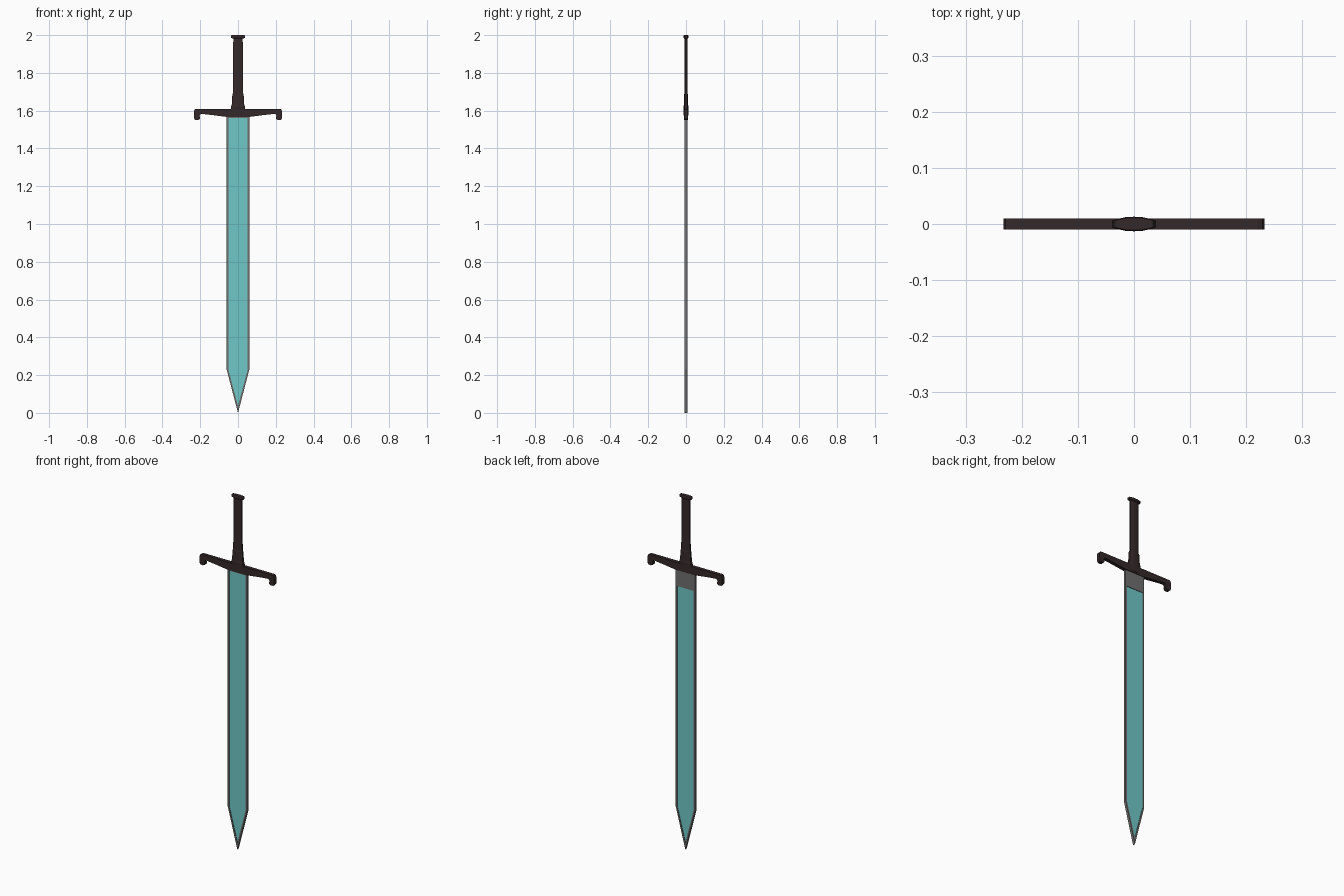
import bpy, bmesh

if "Cube" in bpy.data.objects:
    bpy.data.objects.remove(bpy.data.objects["Cube"])


def material(name, rgb):
    m = bpy.data.materials.new(name)
    m.diffuse_color = (*rgb, 1)
    m.use_nodes = True
    m.node_tree.nodes["Principled BSDF"].inputs["Base Color"].default_value = m.diffuse_color
    return m


STEEL = material("steel", (0.16, 0.16, 0.16))
TEAL = material("teal_glow", (0.16, 0.58, 0.57))
LEATHER = material("dark_leather", (0.036, 0.021, 0.023))


def loft(name, rings, mats, cap_mat=0):
    """Skin a list of equal-length point rings and cap both ends."""
    bm = bmesh.new()
    loops = [[bm.verts.new(p) for p in r] for r in rings]
    n = len(loops[0])
    for a, b in zip(loops, loops[1:]):
        for i in range(n):
            j = (i + 1) % n
            bm.faces.new((a[i], a[j], b[j], b[i]))
    for end in (loops[0], loops[-1]):
        bm.faces.new(end).material_index = cap_mat
    bmesh.ops.recalc_face_normals(bm, faces=bm.faces)
    me = bpy.data.meshes.new(name)
    bm.to_mesh(me)
    bm.free()
    for m in mats:
        me.materials.append(m)
    ob = bpy.data.objects.new(name, me)
    bpy.context.collection.objects.link(ob)
    return ob


# Blade: steel frame with a recessed teal panel on each face
def blade_ring(half, top, shoulder, tip, y):
    return [(half, y, top), (half, y, shoulder), (0, y, tip),
            (-half, y, shoulder), (-half, y, top)]


OUTER = (0.06, 1.585, 0.23, 0.0)
FRONT = (0.051, 1.562, 0.229, 0.037)
BACK = (0.051, 1.475, 0.229, 0.037)
loft("blade", [
    blade_ring(*FRONT, -0.004), blade_ring(*FRONT, -0.007),
    blade_ring(*OUTER, -0.007), blade_ring(*OUTER, 0.007),
    blade_ring(*BACK, 0.007), blade_ring(*BACK, 0.004),
], [STEEL, TEAL], cap_mat=1)

# Crossguard: mirrored outline with down-turned hooked ends
half = [(0.06, 1.567), (0.13, 1.576), (0.192, 1.583), (0.2, 1.580),
        (0.204, 1.572), (0.2, 1.562), (0.204, 1.554), (0.214, 1.55),
        (0.228, 1.552), (0.233, 1.56), (0.233, 1.598), (0.229, 1.607),
        (0.22, 1.61)]
outline = half + [(-x, z) for x, z in reversed(half)]
loft("crossguard", [[(x, y, z) for x, z in outline] for y in (-0.01, 0.01)],
     [LEATHER])

# Grip, collar and pommel: flattened eight-sided sections (z, half x, half y)
SECTION = [(1, 0.55), (0.4, 0.95), (0, 1), (-0.4, 0.95), (-1, 0.55),
           (-1, -0.55), (-0.4, -0.95), (0, -1), (0.4, -0.95), (1, -0.55)]


def turned(name, levels):
    loft(name, [[(sx * hx, sy * hy, z) for sx, sy in SECTION]
                for z, hx, hy in levels], [LEATHER])


turned("collar", [(1.575, 0.038, 0.012), (1.61, 0.038, 0.012),
                  (1.622, 0.037, 0.013), (1.634, 0.033, 0.011),
                  (1.685, 0.030, 0.010), (1.692, 0.027, 0.008)])
turned("grip", [(1.68, 0.027, 0.008), (1.985, 0.025, 0.0075)])
turned("pommel", [(1.982, 0.028, 0.009), (1.986, 0.037, 0.013),
                  (1.997, 0.037, 0.013), (2.0, 0.034, 0.011)])
